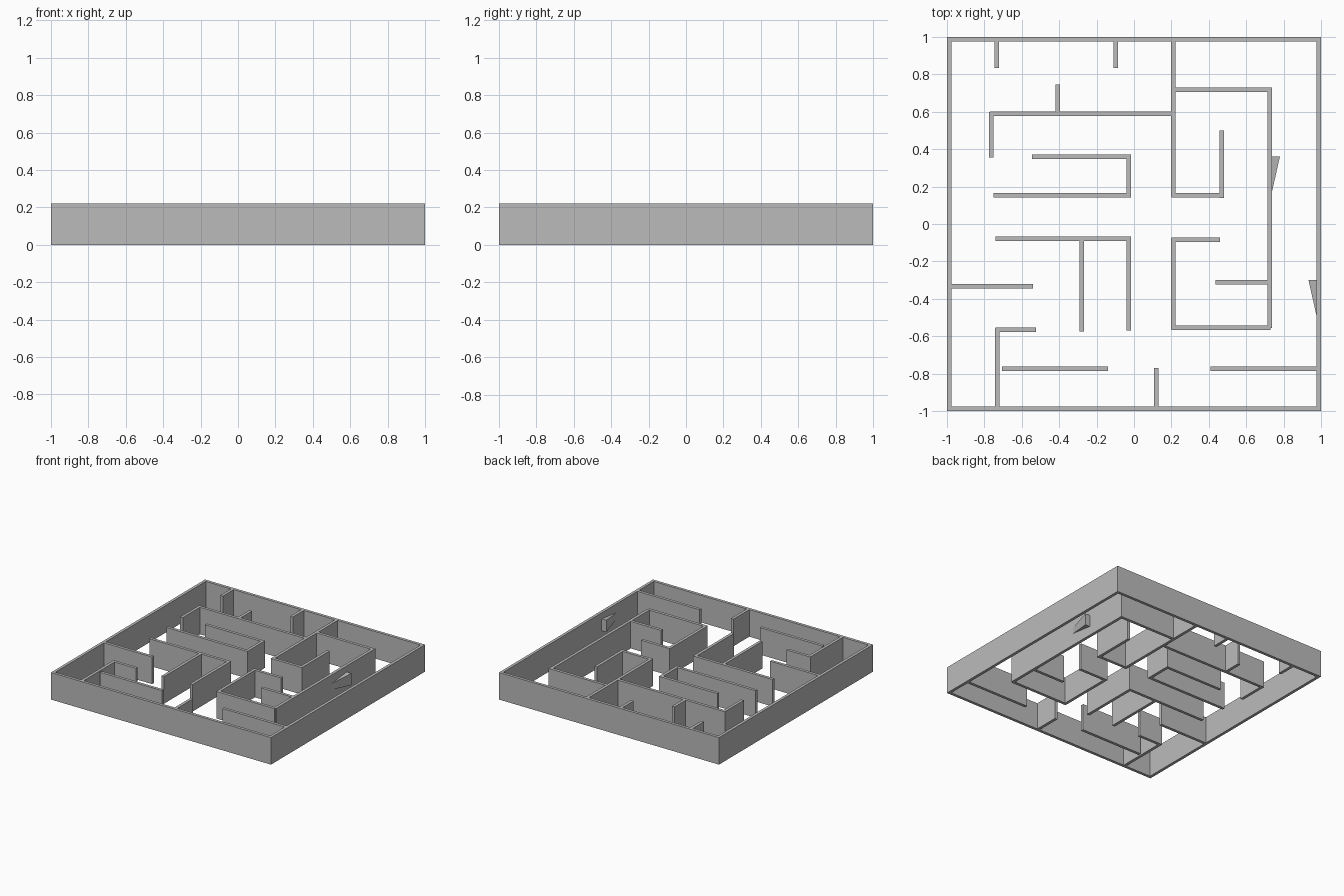
import bpy
import bmesh

default_cube = bpy.data.objects.get("Cube")
if default_cube:
    bpy.data.objects.remove(default_cube, do_unlink=True)

HEIGHT = 0.222
THICK = 0.024

grey = bpy.data.materials.new("wall grey")
grey.use_nodes = True
GREY = (0.5, 0.5, 0.5, 1)
grey.diffuse_color = GREY
grey.node_tree.nodes["Principled BSDF"].inputs["Base Color"].default_value = GREY


def make_object(name, bm):
    """Turn a bmesh into a flat shaded object with the wall material."""
    bmesh.ops.recalc_face_normals(bm, faces=bm.faces)
    mesh = bpy.data.meshes.new(name)
    bm.to_mesh(mesh)
    bm.free()
    mesh.materials.append(grey)
    obj = bpy.data.objects.new(name, mesh)
    bpy.context.collection.objects.link(obj)
    return obj


def wall(name, x0, x1, y0, y1):
    """Upright slab standing on the ground."""
    bm = bmesh.new()
    bmesh.ops.create_cube(bm, size=1)
    bmesh.ops.scale(bm, vec=(x1 - x0, y1 - y0, HEIGHT), verts=bm.verts)
    bmesh.ops.translate(bm, vec=((x0 + x1) / 2, (y0 + y1) / 2, HEIGHT / 2), verts=bm.verts)
    return make_object(name, bm)


def wall_along_x(name, y, start, end):
    wall(name, start, end, y - THICK / 2, y + THICK / 2)


def wall_along_y(name, x, start, end):
    wall(name, x - THICK / 2, x + THICK / 2, start, end)


def wedge(name, face_x, side, back_y):
    """Tapered ledge growing out of a wall towards the back."""
    tip_y = back_y - 0.2
    bm = bmesh.new()
    rings = []
    for low_tip, low_wide in ((0.1, 0.075), (0.15, 0.172)):
        rings.append([bm.verts.new(p) for p in (
            (face_x, tip_y, low_tip),
            (face_x + side * 0.045, back_y, low_wide),
            (face_x, back_y, low_wide))])
    bottom, top = rings
    bm.faces.new(bottom)
    bm.faces.new(top)
    for i in range(3):
        j = (i + 1) % 3
        bm.faces.new((bottom[i], bottom[j], top[j], top[i]))
    make_object(name, bm)


# Outer square of walls
edge = 1 - THICK / 2
for side, x_name, y_name in ((-1, "front_outer_wall", "right_outer_wall"),
                             (1, "back_outer_wall", "left_outer_wall")):
    wall_along_x(x_name, side * edge, -1, 1)
    wall_along_y(y_name, side * edge, -1, 1)

# Inner walls running across: y, start x, end x
across = [
    (0.59, -0.77, 0.21), (0.717, 0.22, 0.73), (0.36, -0.545, -0.015),
    (0.155, -0.75, -0.015), (0.155, 0.2, 0.46), (-0.08, -0.74, -0.015),
    (-0.085, 0.2, 0.46), (-0.312, 0.435, 0.73), (-0.333, -0.99, -0.54),
    (-0.565, -0.74, -0.525), (-0.555, 0.2, 0.73), (-0.775, -0.705, -0.14),
    (-0.775, 0.41, 0.99),
]
for number, (y, start, end) in enumerate(across, 1):
    wall_along_x(f"cross_wall_{number}", y, start, end)

# Inner walls running front to back: x, start y, end y
lengthwise = [
    (-0.735, 0.835, 0.99), (-0.097, 0.835, 0.99), (0.21, 0.145, 0.99),
    (-0.407, 0.59, 0.745), (-0.762, 0.355, 0.6), (0.47, 0.14, 0.5),
    (0.725, -0.555, 0.73), (-0.027, 0.145, 0.37), (-0.28, -0.575, -0.08),
    (-0.027, -0.57, -0.07), (0.21, -0.565, -0.075), (-0.73, -0.99, -0.555),
    (0.12, -0.99, -0.77),
]
for number, (x, start, end) in enumerate(lengthwise, 1):
    wall_along_y(f"lengthwise_wall_{number}", x, start, end)

# Small tapered ledges on two of the walls
wedge("inner_wall_ledge", 0.735, 1, 0.36)
wedge("outer_wall_ledge", 0.978, -1, -0.3)
